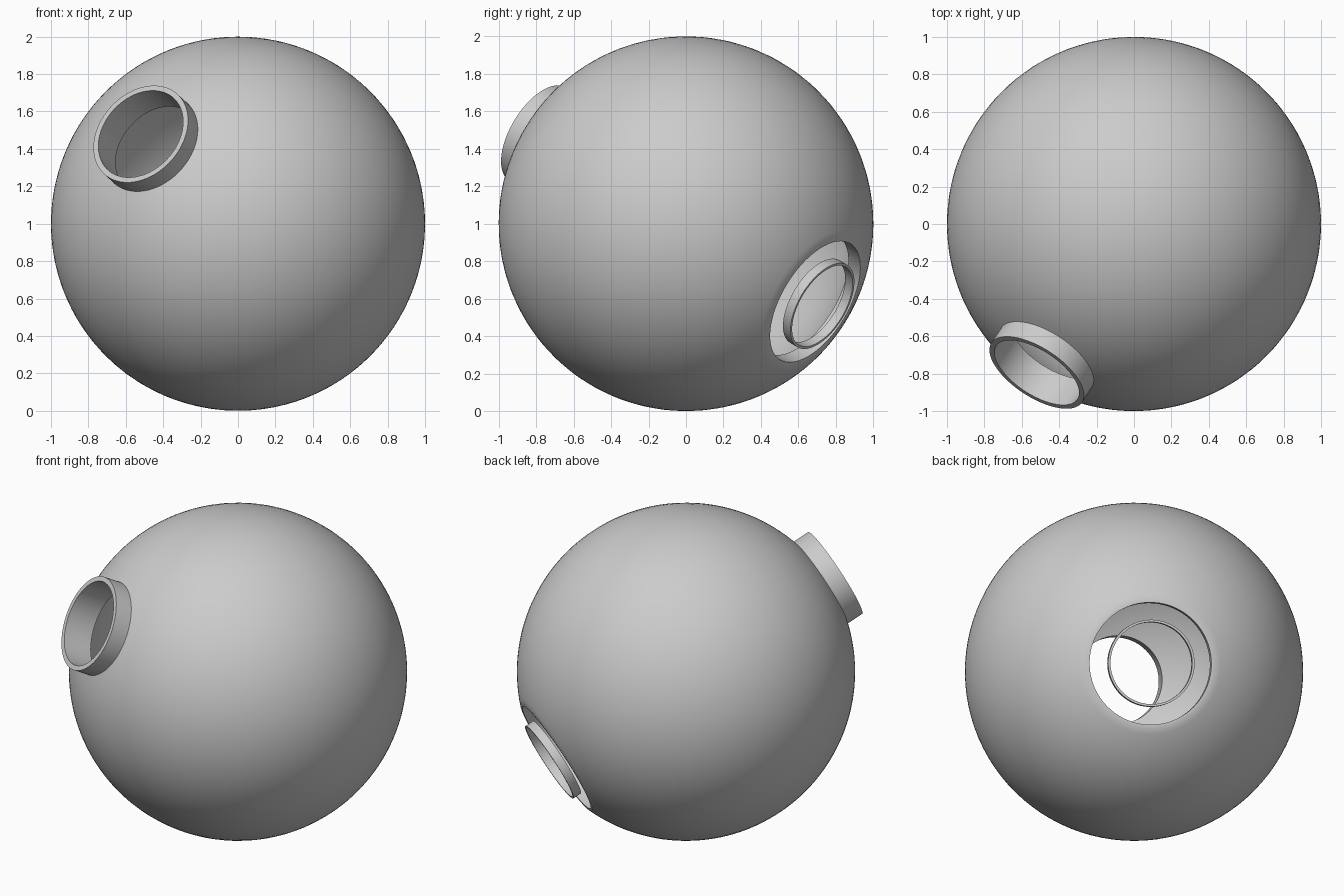
import bpy
import bmesh
from math import acos, asin, cos, sin, pi, radians
from mathutils import Vector

cube = bpy.data.objects.get("Cube")
if cube:
    bpy.data.objects.remove(cube, do_unlink=True)

AXIS = Vector((-0.489, -0.747, 0.451)).normalized()  # towards the collar
SEGMENTS = 96

grey = bpy.data.materials.new("plain_grey")
grey.use_nodes = True
grey.diffuse_color = (0.6, 0.6, 0.6, 1)
grey.node_tree.nodes["Principled BSDF"].inputs["Base Color"].default_value = (0.6, 0.6, 0.6, 1)


def arc(radius, start, end, steps):
    """Points (distance from axis, height) on a circle, angles from the pole."""
    angles = [start + (end - start) * i / steps for i in range(steps + 1)]
    return [(radius * sin(a), radius * cos(a)) for a in angles]


def revolve(name, profile):
    """Turn a closed (radius, height) profile around the tilted axis."""
    bm = bmesh.new()
    verts = [bm.verts.new((r, 0, h)) for r, h in profile]
    edges = [bm.edges.new((v, verts[i - 1])) for i, v in enumerate(verts)]
    bmesh.ops.spin(bm, geom=verts + edges, cent=(0, 0, 0), axis=(0, 0, 1),
                   angle=2 * pi, steps=SEGMENTS, use_merge=True)
    bmesh.ops.remove_doubles(bm, verts=bm.verts, dist=0.0001)
    bmesh.ops.recalc_face_normals(bm, faces=bm.faces)
    mesh = bpy.data.meshes.new(name)
    bm.to_mesh(mesh)
    bm.free()
    mesh.materials.append(grey)
    obj = bpy.data.objects.new(name, mesh)
    bpy.context.collection.objects.link(obj)
    obj.location = (0, 0, 1)
    obj.rotation_mode = 'QUATERNION'
    obj.rotation_quaternion = AXIS.to_track_quat('Z', 'Y')
    bpy.ops.object.select_all(action='DESELECT')
    bpy.context.view_layer.objects.active = obj
    obj.select_set(True)
    bpy.ops.object.shade_smooth_by_angle(angle=radians(25))
    return obj


# Hollow ball with a raised collar at one end and a wide port at the other
collar_out, collar_in, collar_top = 0.29, 0.26, 1.064
port_out, port_in = 0.383, 0.362
inner = 0.913
profile = [(collar_in, collar_top), (collar_out, collar_top)]
profile += arc(1, asin(collar_out), pi - asin(port_out), 64)
profile += [(port_in, -cos(asin(port_out)))]
profile += arc(inner, pi - asin(port_in / inner), asin(collar_in / inner), 56)
revolve("hollow_ball", profile)

# Thin loose ring sitting in the port
revolve("port_ring", [(0.243, -0.922), (0.257, -0.922), (0.257, -0.975), (0.243, -0.975)])
